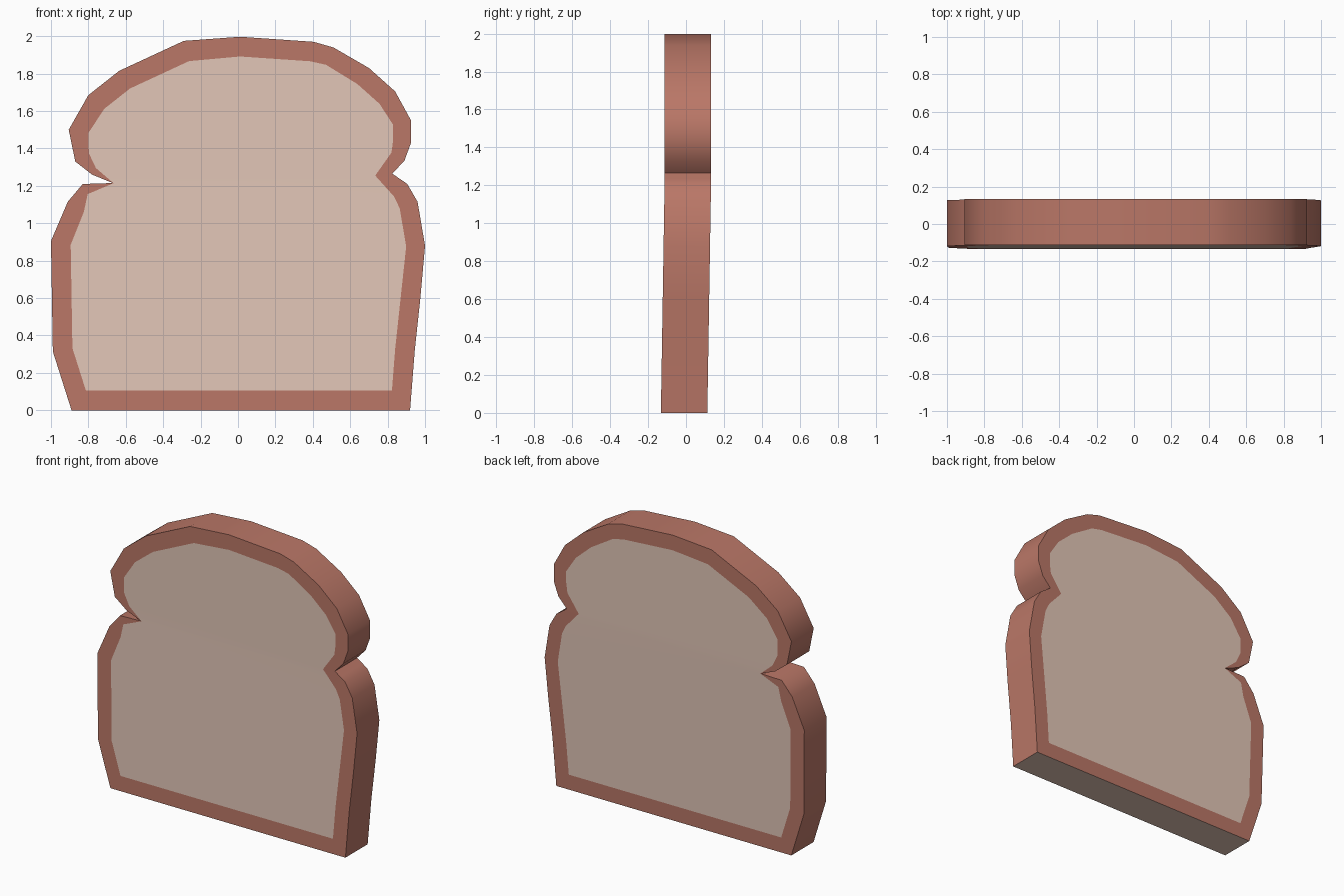
import bpy, bmesh, math
from mathutils import Vector

if "Cube" in bpy.data.objects:
    bpy.data.objects.remove(bpy.data.objects["Cube"])


def srgb(r, g, b):
    f = lambda c: (c / 255 / 12.92) if c < 10 else ((c / 255 + 0.055) / 1.055) ** 2.4
    return (f(r), f(g), f(b), 1.0)


def material(name, col):
    m = bpy.data.materials.new(name)
    m.diffuse_color = col
    m.use_nodes = True
    m.node_tree.nodes["Principled BSDF"].inputs["Base Color"].default_value = m.diffuse_color
    return m


crust = material("crust brown", srgb(186, 119, 103))
crumb = material("crumb beige", srgb(226, 198, 183))

# Slice outline seen from the front: x, z, crust width at that point
OUTLINE = [
    (-0.89, 0.0, .105), (0.92, 0.0, .105), (0.945, 0.32, .105), (0.975, 0.6, .105),
    (1.0, 0.88, .10), (0.96, 1.115, .10), (0.905, 1.21, .095), (0.825, 1.265, .06),
    (0.89, 1.335, .08), (0.925, 1.43, .095), (0.925, 1.55, .095), (0.84, 1.705, .105),
    (0.70, 1.83, .105), (0.51, 1.94, .10), (0.405, 1.97, .105), (0.01, 1.997, .105),
    (-0.29, 1.975, .11), (-0.635, 1.815, .11), (-0.80, 1.685, .11), (-0.905, 1.50, .10),
    (-0.87, 1.33, .08), (-0.78, 1.26, .04), (-0.67, 1.215, .003), (-0.83, 1.21, .055),
    (-0.91, 1.115, .10), (-1.0, 0.905, .105), (-0.99, 0.315, .105),
]
N = len(OUTLINE)
HALF, BEND = 0.1225, 1.235


def inset_point(i):
    # move a corner inwards along its bisector by the crust width
    p, a, b = (Vector(OUTLINE[j % N][:2]) for j in (i, i - 1, i + 1))
    d1, d2 = (p - a).normalized(), (b - p).normalized()
    n1, n2 = Vector((-d1.y, d1.x)), Vector((-d2.y, d2.x))
    m = (n1 + n2).normalized()
    return p + m * OUTLINE[i][2] / max(m.dot(n1), 0.65)


bm = bmesh.new()
rings = {}
for y in (-HALF, HALF):
    rings[y] = ([bm.verts.new((x, y, z)) for x, z, w in OUTLINE],
                [bm.verts.new((q.x, y, q.y)) for q in map(inset_point, range(N))])

# Crumb faces and crust borders, front and back
for outer, inner in rings.values():
    bm.faces.new(inner).material_index = 1
    for i in range(N):
        j = (i + 1) % N
        bm.faces.new((outer[i], outer[j], inner[j], inner[i]))

# Crust wall around the edge; the cut base shows crumb
front, back = rings[-HALF][0], rings[HALF][0]
for i in range(N):
    j = (i + 1) % N
    f = bm.faces.new((front[i], front[j], back[j], back[i]))
    f.material_index = 1 if i == 0 else 0

# Crease at the notch height, with the lower part leaning forwards
bmesh.ops.bisect_plane(bm, geom=bm.verts[:] + bm.edges[:] + bm.faces[:],
                       plane_co=(0, 0, BEND), plane_no=(0, 0, 1))
for v in bm.verts:
    v.co.y += 0.02 * min(v.co.z / BEND, 1) - 0.01
bmesh.ops.recalc_face_normals(bm, faces=bm.faces[:])

mesh = bpy.data.meshes.new("bread_slice")
bm.to_mesh(mesh)
bm.free()
mesh.materials.append(crust)
mesh.materials.append(crumb)
ob = bpy.data.objects.new("bread_slice", mesh)
bpy.context.collection.objects.link(ob)
bpy.context.view_layer.objects.active = ob
ob.select_set(True)
bpy.ops.object.shade_smooth_by_angle(angle=math.radians(50))
